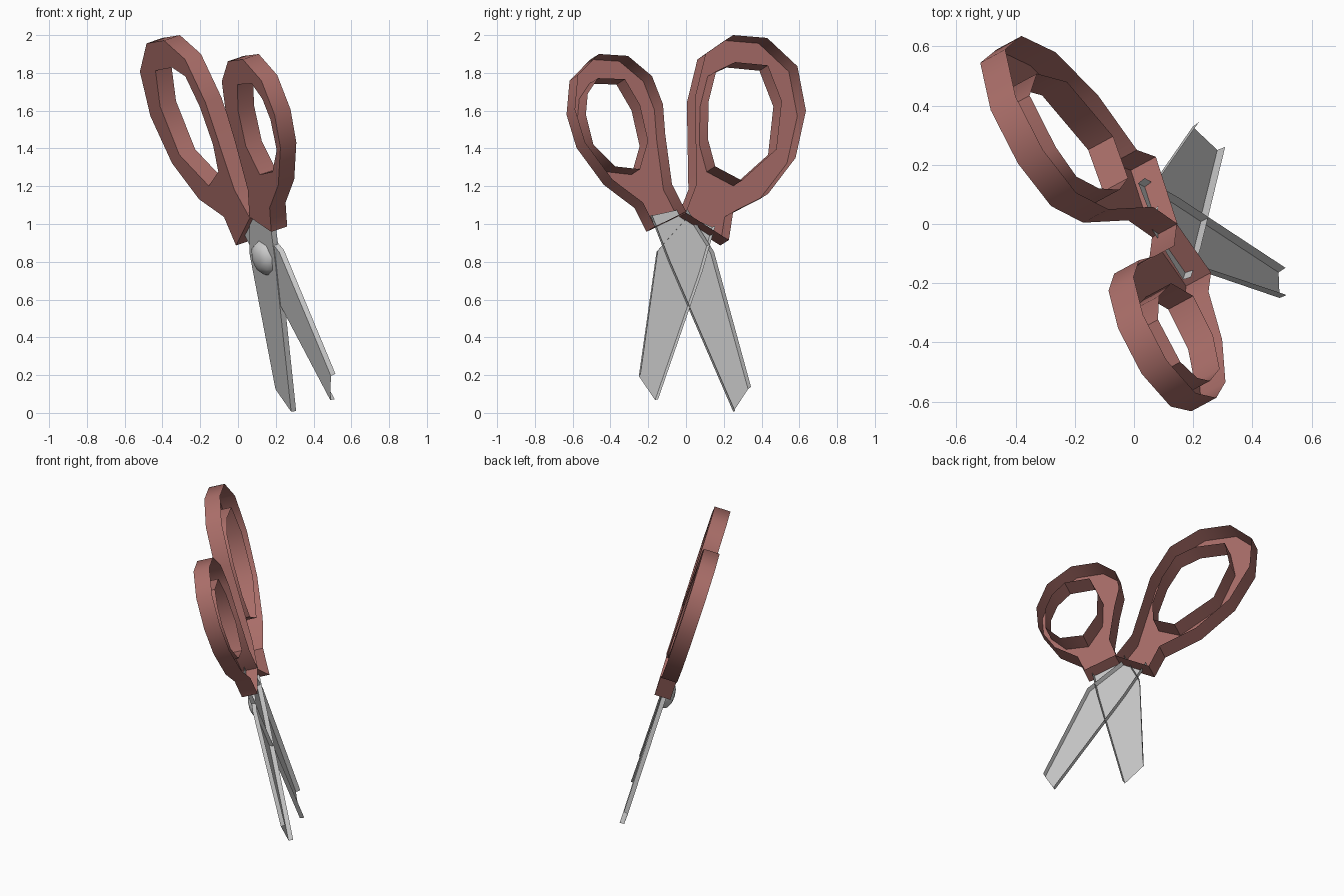
import bpy, bmesh, math
from mathutils import Vector

if "Cube" in bpy.data.objects:
    bpy.data.objects.remove(bpy.data.objects["Cube"])

# The scissors lie in one tilted plane; N is its normal
N = Vector((1, .54, .34)).normalized()

def pt(y, z, d):
    """Point seen at (y, z) from the right, at distance d from the plane."""
    return Vector((.454 + d / N.x - .54 * y - .34 * z, y, z))

def finish(name, bm, mat=None):
    me = bpy.data.meshes.new(name)
    bm.to_mesh(me)
    bm.free()
    ob = bpy.data.objects.new(name, me)
    bpy.context.collection.objects.link(ob)
    me.shade_smooth()
    me.set_sharp_from_angle(angle=math.radians(45))
    if mat:
        me.materials.append(mat)
    return ob

red = bpy.data.materials.new("handle_red")
red.diffuse_color = (.4, .155, .14, 1)
red.use_nodes = True
red.node_tree.nodes["Principled BSDF"].inputs["Base Color"].default_value = red.diffuse_color

# Handle: shell with a finger hole, closed at the back and open at the front
def handle(name, outer, hole):
    bm = bmesh.new()
    edges = []
    for loop in (outer, hole):
        vs = [bm.verts.new(pt(y, z, .045)) for y, z in loop]
        edges += [bm.edges.new((vs[i - 1], vs[i])) for i in range(len(vs))]
    bmesh.ops.triangle_fill(bm, edges=edges, use_beauty=True, use_dissolve=False)
    front = bm.faces[:]
    ext = bmesh.ops.extrude_face_region(bm, geom=front, use_keep_orig=True)
    moved = [v for v in ext["geom"] if isinstance(v, bmesh.types.BMVert)]
    bmesh.ops.translate(bm, verts=moved, vec=-N * .1)
    bmesh.ops.recalc_face_normals(bm, faces=bm.faces[:])
    bmesh.ops.delete(bm, geom=front, context='FACES_ONLY')
    return finish(name, bm, red)

handle("large_handle",
       [(.25, 2), (.43, 1.985), (.59, 1.835), (.635, 1.6), (.58, 1.35), (.435, 1.16),
        (.25, 1.066), (.227, .915), (0, 1.06), (.058, 1.21), (.05, 1.67), (.106, 1.9)],
       [(.16, 1.81), (.26, 1.857), (.434, 1.84), (.508, 1.65), (.48, 1.395),
        (.296, 1.23), (.155, 1.305), (.116, 1.45), (.12, 1.65)])
handle("small_handle",
       [(-.46, 1.9), (-.307, 1.89), (-.18, 1.783), (-.122, 1.634), (-.11, 1.475),
        (-.074, 1.21), (0, 1.066), (-.164, .987), (-.228, 1.114), (-.39, 1.236),
        (-.534, 1.432), (-.587, 1.607), (-.571, 1.788)],
       [(-.466, 1.772), (-.323, 1.767), (-.243, 1.63), (-.2, 1.44), (-.243, 1.29),
        (-.376, 1.305), (-.49, 1.42), (-.53, 1.58), (-.52, 1.69)])

# Blade: sheet with both long edges folded forward, rows from tang to tip
def blade(name, rows, d):
    bm = bmesh.new()
    grid = []
    for l, r in rows:
        l, r = Vector(l), Vector(r)
        inset = (r - l).normalized() * .005
        back = Vector((N.y, N.z)) * .028
        pts = [(l, d), (l + inset - back, d - .028), (r - inset - back, d - .028), (r, d)]
        grid.append([bm.verts.new(pt(p.x, p.y, h)) for p, h in pts])
    for a, b in zip(grid, grid[1:]):
        for i in range(3):
            bm.faces.new((a[i], b[i], b[i + 1], a[i + 1]))
    return finish(name, bm)

blade("back_blade", [((-.18, 1.05), (0, 1.09)), ((-.083, .8), (.148, .854)),
                     ((.26, .01), (.344, .138))], -.002)
blade("front_blade", [((.02, 1.05), (.155, .99)), ((-.148, .862), (.087, .75)),
                      ((-.24, .207), (-.148, .072))], .002)

# Pivot screw: low domed cap on the back
bm = bmesh.new()
bmesh.ops.create_uvsphere(bm, u_segments=8, v_segments=6, radius=1)
bmesh.ops.delete(bm, geom=[v for v in bm.verts if v.co.z > .1], context='VERTS')
rot = N.to_track_quat('Z', 'Y')
for v in bm.verts:
    v.co = rot @ Vector((v.co.x * .095, v.co.y * .095, v.co.z * .05)) + pt(.01, .82, -.03)
finish("pivot_screw", bm)
